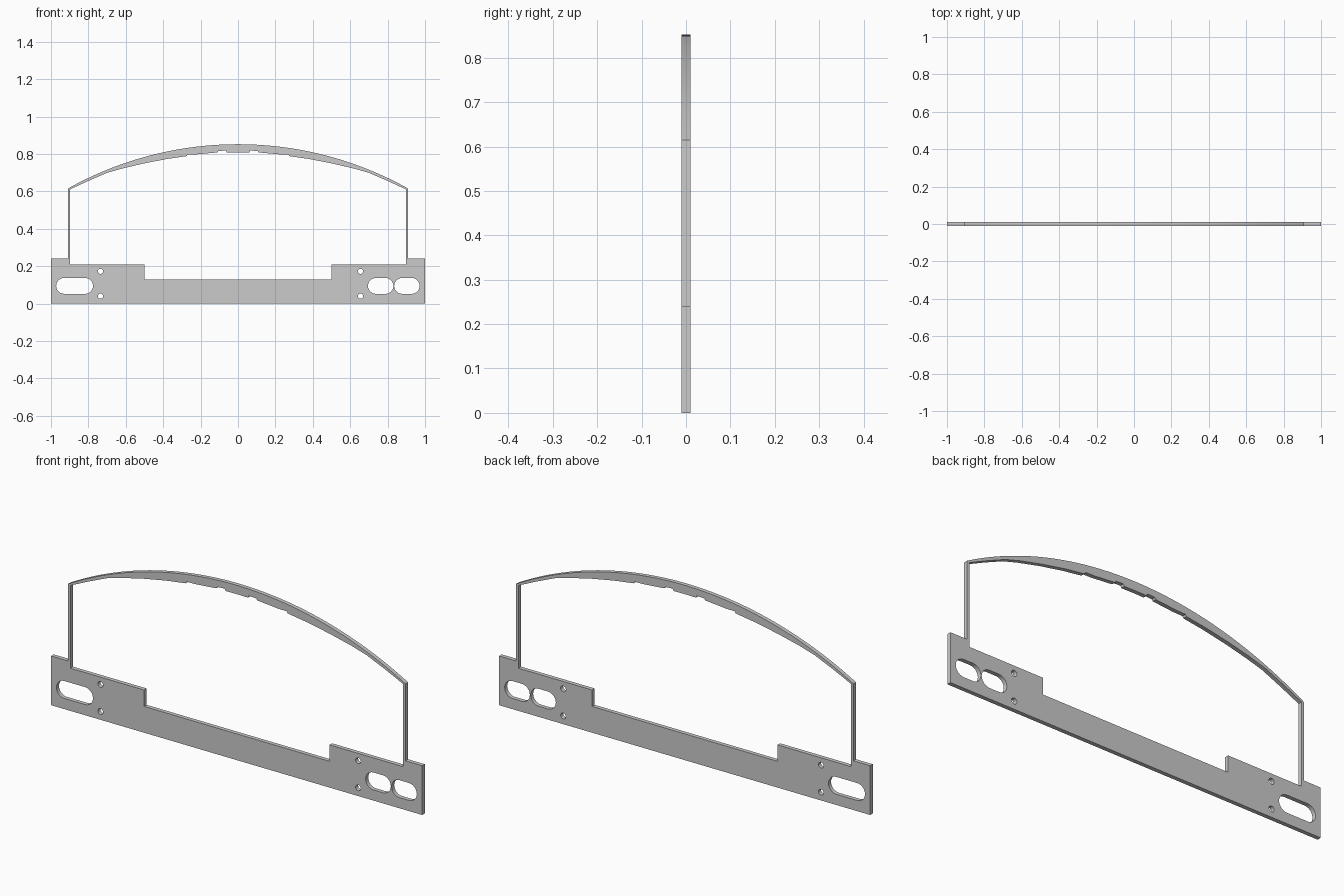
import bpy
from math import sin, cos, pi, sqrt, radians

if "Cube" in bpy.data.objects:
    bpy.data.objects.remove(bpy.data.objects["Cube"])


def mirrored(right):
    """Right-hand points followed by their mirror image, as one closed loop."""
    return right + [(-x, z) for x, z in reversed(right) if abs(x) > 1e-6]


def slot(x0, x1, z0, z1, steps=12):
    """Slot with fully rounded ends; a circle when width equals height."""
    r = (z1 - z0) / 2
    zc = (z0 + z1) / 2
    pts = []
    for cx, start in ((x1 - r, -pi / 2), (x0 + r, pi / 2)):
        for i in range(steps + 1):
            if x1 - x0 - 2 * r < 1e-5 and i == steps:
                continue
            a = start + pi * i / steps
            pts.append((cx + r * cos(a), zc + r * sin(a)))
    return pts


def hole(x, z, r=0.014):
    return slot(x - r, x + r, z - r, z + r, 10)


def sheet(name, loops, thickness):
    """Flat sheet standing in the XZ plane; inner loops become openings."""
    cu = bpy.data.curves.new(name, 'CURVE')
    cu.dimensions = '2D'
    cu.fill_mode = 'BOTH'
    cu.extrude = thickness / 2
    for pts in loops:
        sp = cu.splines.new('POLY')
        sp.points.add(len(pts) - 1)
        for p, (x, z) in zip(sp.points, pts):
            p.co = (x, z, 0, 1)
        sp.use_cyclic_u = True
    ob = bpy.data.objects.new(name, cu)
    bpy.context.collection.objects.link(ob)
    ob.rotation_euler = (pi / 2, 0, 0)
    bpy.ops.object.select_all(action='DESELECT')
    ob.select_set(True)
    bpy.context.view_layer.objects.active = ob
    bpy.ops.object.convert(target='MESH')
    bpy.ops.object.shade_smooth_by_angle(angle=radians(20))
    return ob


# Outer outline: base plate, posts and circular arch
half, spring, crown = 0.91, 0.615, 0.852
sag = crown - spring
R = (half ** 2 + sag ** 2) / (2 * sag)
N = 32
arch = [(half * (1 - i / N), crown - R + sqrt(R * R - (half * (1 - i / N)) ** 2))
        for i in range(N + 1)]
outer = mirrored([(1, 0), (1, 0.24), (half, 0.24)] + arch)

# Window: stepped sill, post insides, thickening arch underside with notches
window = mirrored([
    (0.5, 0.128), (0.5, 0.208), (0.897, 0.208), (0.897, 0.611),
    (0.8, 0.656), (0.7, 0.699), (0.62, 0.722), (0.5, 0.75), (0.38, 0.773),
    (0.275, 0.788), (0.27, 0.797), (0.22, 0.798), (0.11, 0.808),
    (0.105, 0.816), (0.065, 0.818), (0.06, 0.808), (0, 0.809)])

# Handle slots and screw holes
openings = [slot(-0.972, -0.775, 0.052, 0.137),
            slot(0.695, 0.831, 0.052, 0.137),
            slot(0.835, 0.971, 0.052, 0.137)]
openings += [hole(x, z) for x in (-0.735, 0.655) for z in (0.04, 0.172)]

sheet("arched_frame_plate", [outer, window] + openings, 0.02)
